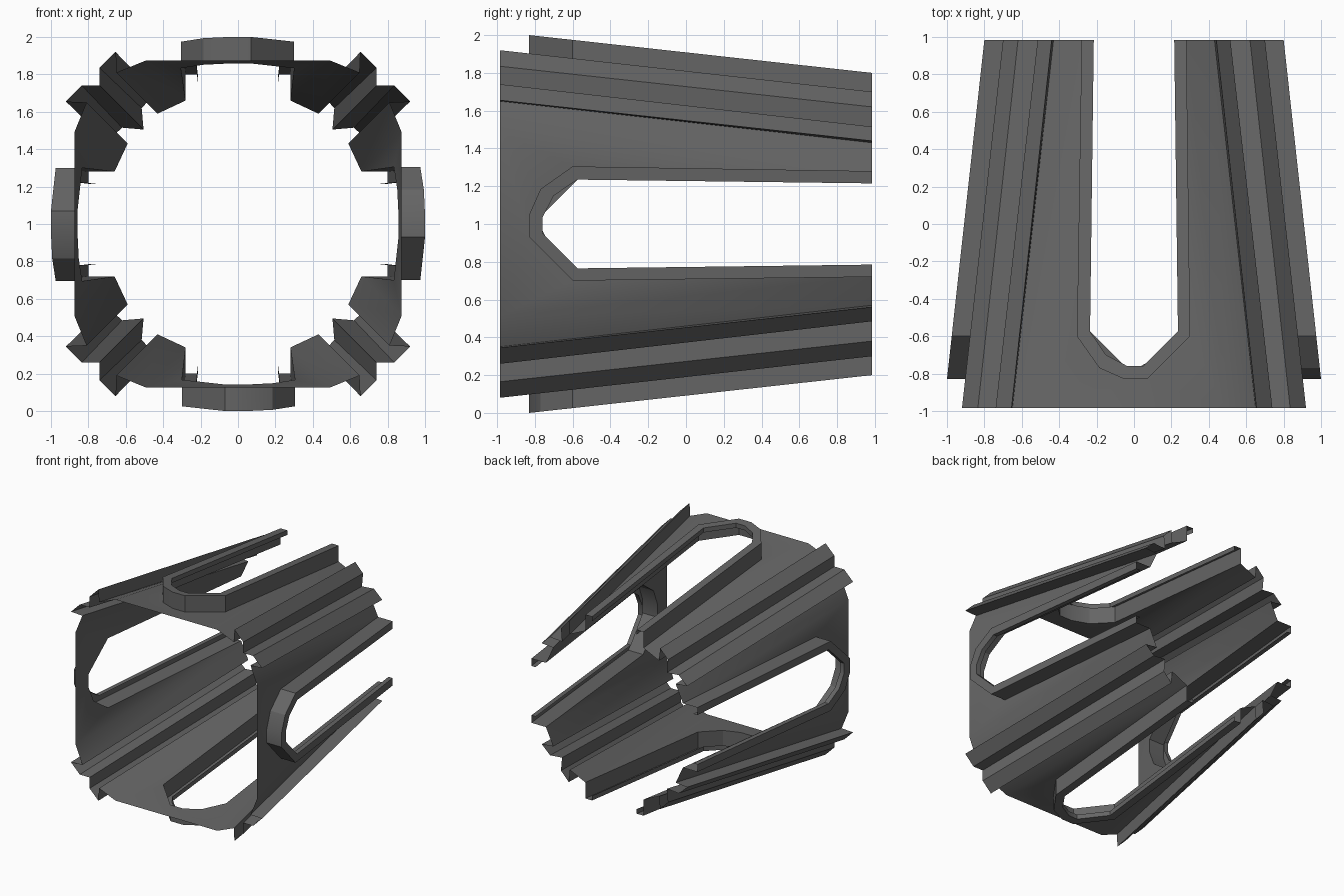
import bpy, bmesh, math
from mathutils import Vector

if "Cube" in bpy.data.objects:
    bpy.data.objects.remove(bpy.data.objects["Cube"])

Y0, Y1 = -0.985, 0.985          # front and back ends

grey = bpy.data.materials.new("dark_grey")
grey.diffuse_color = (0.13, 0.13, 0.13, 1)
grey.use_nodes = True
grey.node_tree.nodes["Principled BSDF"].inputs["Base Color"].default_value = grey.diffuse_color


def place(u, v, y, k):
    """Side coordinates (u across, v outward, y along) to world, for side k of 4."""
    c, s = [(1, 0), (0, 1), (-1, 0), (0, -1)][k]
    return Vector((u * c - v * s, y, 1 + u * s + v * c))


def skin(y):                    # height of the flat panel
    return 0.875 + (0.66 - 0.875) * (y - Y0) / (Y1 - Y0)


def rim(y):                     # height of the slot rim
    return 1.0 - 0.2 * (y + 0.83) / (Y1 + 0.83)


def make(name, faces):
    bm = bmesh.new()
    for f in faces:
        bm.faces.new([bm.verts.new(p) for p in f])
    bmesh.ops.remove_doubles(bm, verts=bm.verts, dist=0.0005)
    bmesh.ops.recalc_face_normals(bm, faces=bm.faces)
    # keep the sheet facing outward
    big = max(bm.faces, key=lambda f: f.calc_area())
    mid = big.calc_center_median() - Vector((0, 0, 1))
    mid.y = 0
    if big.normal.dot(mid) < 0:
        bmesh.ops.reverse_faces(bm, faces=bm.faces)
    me = bpy.data.meshes.new(name)
    bm.to_mesh(me)
    bm.free()
    me.materials.append(grey)
    ob = bpy.data.objects.new(name, me)
    bpy.context.collection.objects.link(ob)
    bpy.ops.object.select_all(action='DESELECT')
    ob.select_set(True)
    bpy.context.view_layer.objects.active = ob
    bpy.ops.object.shade_smooth_by_angle(angle=math.radians(30))
    return ob


# U-shaped slot: outer line on the skin and inner line of the flange
outer = [(0.28, Y1), (0.30, -0.60), (0.07, -0.83), (-0.05, -0.83),
         (-0.185, -0.77), (-0.305, -0.60), (-0.28, Y1)]
inner = [(0.215, Y1), (0.235, -0.575), (0.05, -0.76), (-0.035, -0.76),
         (-0.15, -0.70), (-0.235, -0.575), (-0.215, Y1)]

# Corner section with two ribs and a groove, half of it, mirrored on the diagonal
front = [(0.49, 0.875), (0.65, 0.81), (0.655, 0.92), (0.74, 0.835), (0.74, 0.74)]
back = [(0.28, 0.66), (0.43, 0.59), (0.44, 0.70), (0.515, 0.62), (0.505, 0.505)]


def mirrored(p):
    return p + [(v, u) for u, v in reversed(p[:-1])]


front, back = mirrored(front), mirrored(back)

# Tapered shell: four slotted panels and four ribbed corners
shell = []
for k in range(4):
    outline = [(-0.49, Y0), (0.49, Y0)] + outer
    shell.append([place(u, skin(y), y, k) for u, y in outline])
    for i in range(len(front) - 1):
        shell.append([place(*front[i], Y0, k), place(*front[i + 1], Y0, k),
                      place(*back[i + 1], Y1, k), place(*back[i], Y1, k)])
make("tapered_shell", shell)

# Raised rim round each slot: wall, inward flange, short downturned lip
for k, side in enumerate(("top", "left", "bottom", "right")):
    faces = []
    rings = [[place(u, skin(y), y, k) for u, y in outer],
             [place(u, rim(y), y, k) for u, y in outer],
             [place(u, rim(y), y, k) for u, y in inner],
             [place(u, rim(y) - 0.04, y, k) for u, y in inner]]
    for a, b in zip(rings, rings[1:]):
        for i in range(len(a) - 1):
            faces.append([a[i], a[i + 1], b[i + 1], b[i]])
    make("slot_rim_" + side, faces)
